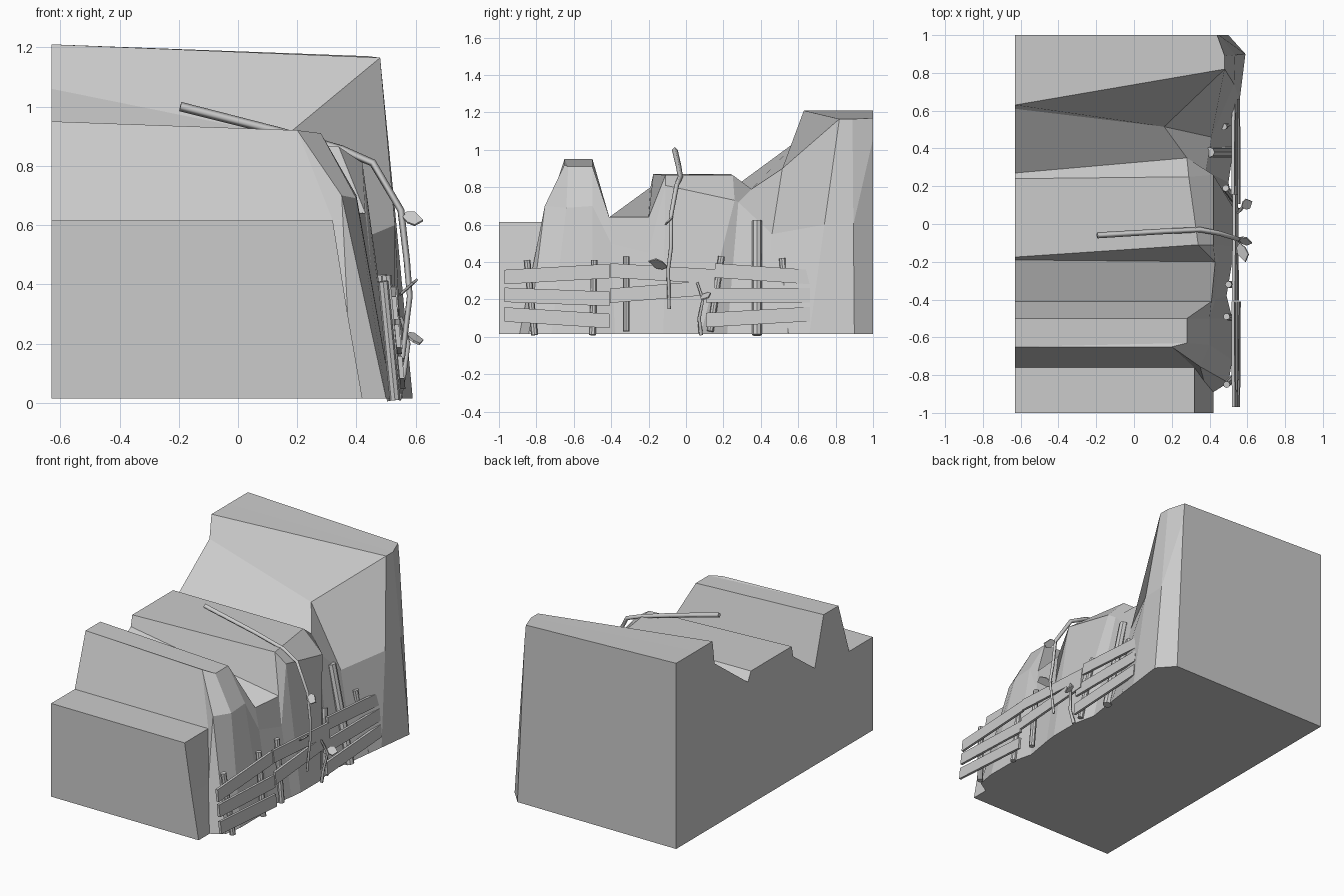
import bpy, bmesh
from mathutils import Vector

if "Cube" in bpy.data.objects:
    bpy.data.objects.remove(bpy.data.objects["Cube"])


def add_mesh(name, bm):
    bmesh.ops.recalc_face_normals(bm, faces=bm.faces)
    me = bpy.data.meshes.new(name)
    bm.to_mesh(me)
    bm.free()
    ob = bpy.data.objects.new(name, me)
    bpy.context.collection.objects.link(ob)
    return ob


# Cliff: sections lofted along y
# base y,x | middle y,x,z | top y,x,z | back y,z
SECTIONS = [
    (-1, .42, -1, .37, .30, -1, .32, .615, -1, .615),
    (-.89, .42, -.83, .37, .30, -.76, .32, .615, -.76, .615),
    (-.84, .50, -.755, .35, .70, -.65, .20, .92, -.65, .95),
    (-.72, .52, -.64, .40, .69, -.63, .28, .91, -.65, .95),
    (-.50, .52, -.50, .40, .70, -.50, .28, .91, -.50, .95),
    (-.38, .49, -.40, .43, .50, -.41, .41, .64, -.41, .64),
    (-.20, .52, -.20, .45, .45, -.20, .43, .64, -.19, .80),
    (-.12, .53, -.11, .42, .81, -.11, .34, .865, -.175, .87),
    (.08, .53, .26, .42, .73, .25, .29, .865, .24, .87),
    (.22, .50, .28, .38, .72, .35, .28, .79, .27, .81),
    (.42, .53, .46, .41, .55, .515, .16, .90, .61, 1.06),
    (.66, .56, .74, .53, .60, .82, .48, 1.165, .63, 1.21),
    (.90, .59, .895, .535, .60, .89, .48, 1.165, .80, 1.21),
    (1, .50, 1, .45, 1.06, 1, .44, 1.17, 1, 1.21),
]
BACK, FLOOR = -.63, .015
bm = bmesh.new()
rings = []
for yb, xb, ym, xm, zm, yt, xt, zt, yk, zk in SECTIONS:
    pts = [(BACK, yk, FLOOR), (xb, yb, FLOOR), (xm, ym, zm), (xt, yt, zt), (BACK, yk, zk)]
    rings.append([bm.verts.new(p) for p in pts])
for a, b in zip(rings, rings[1:]):
    for i in range(5):
        j = (i + 1) % 5
        bm.faces.new((a[i], a[j], b[j], b[i]))
bm.faces.new(rings[0])
bm.faces.new(rings[-1])
bmesh.ops.remove_doubles(bm, verts=bm.verts, dist=.0005)
add_mesh("cliff_rock", bm)


# Fence planks: sheared boxes leaning back with height
def plank(name, y0, z0, y1, z1, h=.077, t=.016, out=0):
    bm = bmesh.new()
    bmesh.ops.create_cube(bm, size=1)
    for v in bm.verts:
        f = v.co.y + .5
        z = z0 + (z1 - z0) * f + v.co.z * h
        v.co = (.562 - .1 * z + v.co.x * t + out, y0 + (y1 - y0) * f, z)
    add_mesh(name, bm)


PLANKS = [
    (-.97, .32, -.41, .352), (-.97, .225, -.41, .203), (-.97, .12, -.41, .085),
    (-.405, .355, .155, .323), (-.405, .22, .155, .265),
    (.155, .355, .663, .32), (.107, .222, .663, .222), (.107, .09, .663, .122),
]
for i, p in enumerate(PLANKS):
    plank(f"fence_plank_{i + 1}", *p, out=.004 if i in (3, 4) else 0)


# Fence posts: octagonal prisms between two points
def post(name, a, b, r):
    a, b = Vector(a), Vector(b)
    bm = bmesh.new()
    bmesh.ops.create_cone(bm, cap_ends=True, segments=8, radius1=r, radius2=r, depth=(b - a).length)
    rot = (b - a).to_track_quat('Z', 'Y')
    for v in bm.verts:
        v.co = rot @ v.co + (a + b) / 2
    add_mesh(name, bm)


POSTS = [
    ((.53, -.81, .01), (.49, -.85, .41), .018),
    ((.53, -.50, .01), (.49, -.49, .41), .018),
    ((.535, -.32, .03), (.50, -.32, .43), .018),
    ((.53, .13, .03), (.485, .19, .43), .018),
    ((.53, .38, .01), (.40, .38, .62), .027),
    ((.53, .55, .02), (.475, .515, .42), .018),
]
for i, p in enumerate(POSTS):
    post(f"fence_post_{i + 1}", *p)


# Vines: square tapering tubes
def vine(name, pts, radius):
    cu = bpy.data.curves.new(name, 'CURVE')
    cu.dimensions = '3D'
    cu.bevel_depth = radius
    cu.bevel_resolution = 0
    cu.use_fill_caps = True
    sp = cu.splines.new('POLY')
    sp.points.add(len(pts) - 1)
    for i, (q, p) in enumerate(zip(sp.points, pts)):
        q.co = (*p, 1)
        q.radius = 1 - .45 * i / (len(pts) - 1)
    ob = bpy.data.objects.new(name, cu)
    bpy.context.collection.objects.link(ob)
    bpy.ops.object.select_all(action='DESELECT')
    ob.select_set(True)
    bpy.context.view_layer.objects.active = ob
    bpy.ops.object.convert(target='MESH')


vine("main_vine", [(-.195, -.06, 1.0), (.14, -.04, .915), (.35, -.03, .855), (.455, -.05, .81),
                   (.55, -.08, .65), (.57, -.08, .48), (.58, -.095, .36), (.555, -.09, .15)], .016)
vine("small_vine", [(.54, .08, .01), (.56, .07, .10), (.575, .09, .20), (.55, .06, .29)], .012)


# Leaves: thin six-point blades
def leaf(name, base, tip, side):
    base, tip, side = Vector(base), Vector(tip), Vector(side)
    d = tip - base
    pts = [base, base + d * .25 + side * .8, base + d * .6 + side, tip,
           base + d * .6 - side, base + d * .25 - side * .8]
    bm = bmesh.new()
    bm.faces.new([bm.verts.new(p) for p in pts])
    ob = add_mesh(name, bm)
    mod = ob.modifiers.new("thickness", 'SOLIDIFY')
    mod.thickness = .008
    mod.offset = 0


leaf("leaf_upper", (.553, -.08, .63), (.625, -.1, .615), (0, .02, .022))
leaf("leaf_middle", (.56, -.1, .375), (.59, -.2, .405), (.028, 0, .024))
leaf("leaf_lower", (.57, .09, .225), (.625, .12, .21), (-.01, .025, .018))
